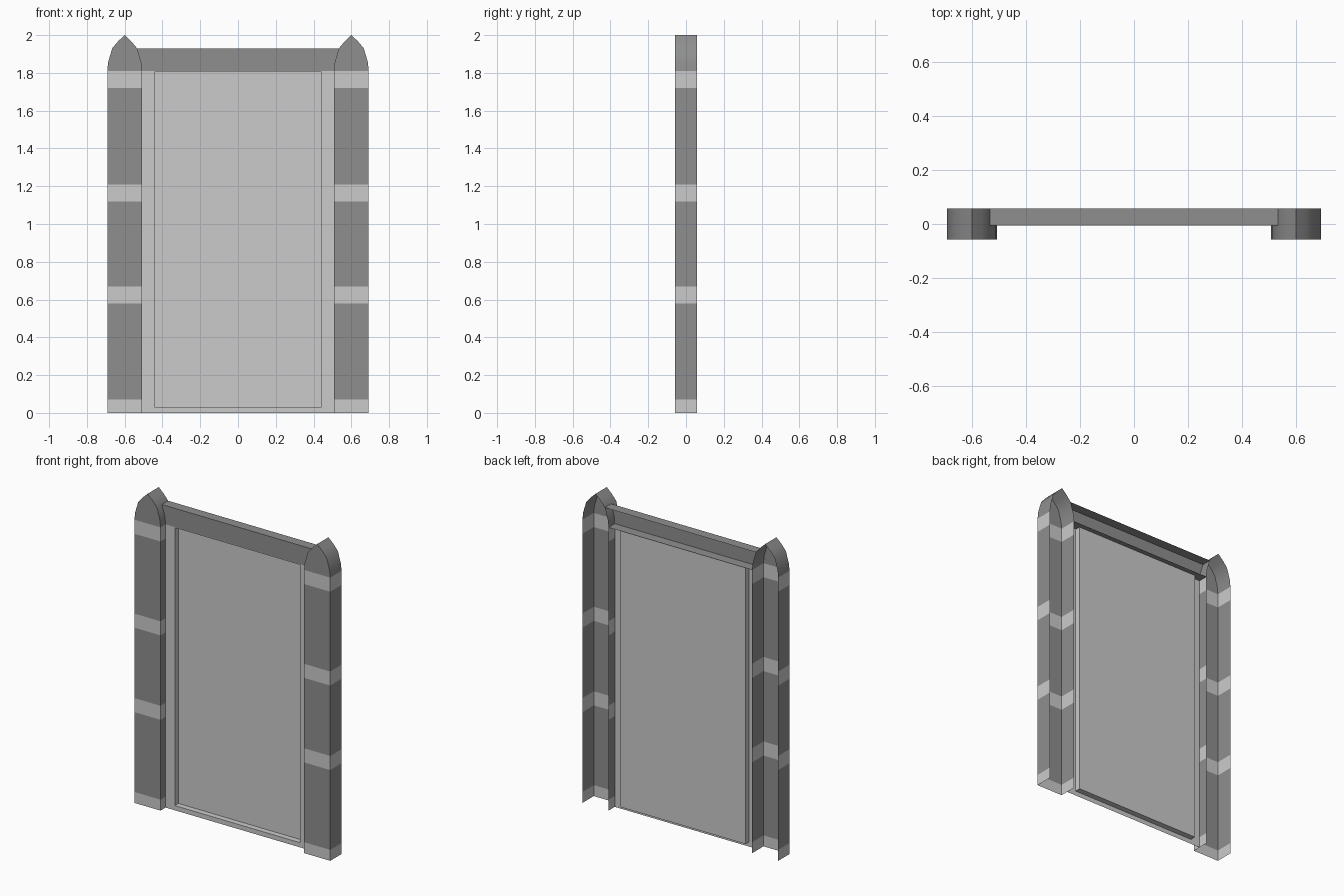
import bpy

if "Cube" in bpy.data.objects:
    bpy.data.objects.remove(bpy.data.objects["Cube"])


def material(name, value):
    m = bpy.data.materials.new(name)
    m.diffuse_color = (value, value * 1.02, value, 1)
    m.use_nodes = True
    m.node_tree.nodes["Principled BSDF"].inputs["Base Color"].default_value = m.diffuse_color
    return m


LIGHT = material("light_stone", 0.55)
DARK = material("dark_stone", 0.27)


def sheet(name, rows, mats, closed=False, fill=None, row_mats=None, mirror=False, smooth=False):
    """Join equal rows of points into a surface, optionally filling an extra face."""
    n = len(rows[0])
    verts = [p for row in rows for p in row]
    faces, ids = [], []
    for r in range(len(rows) - 1):
        for i in range(n if closed else n - 1):
            j = (i + 1) % n
            faces.append((r * n + i, r * n + j, (r + 1) * n + j, (r + 1) * n + i))
            ids.append(row_mats[r] if row_mats else 0)
    if fill:
        faces.append(fill)
        ids.append(0)
    mesh = bpy.data.meshes.new(name)
    mesh.from_pydata(verts, [], faces)
    for m in mats:
        mesh.materials.append(m)
    for poly, k in zip(mesh.polygons, ids):
        poly.material_index = k
    ob = bpy.data.objects.new(name, mesh)
    bpy.context.collection.objects.link(ob)
    if mirror:
        ob.modifiers.new("Mirror", 'MIRROR')
    if smooth:
        bpy.ops.object.select_all(action='DESELECT')
        ob.select_set(True)
        bpy.context.view_layer.objects.active = ob
        bpy.ops.object.shade_smooth_by_angle()
    return ob


CX, HW, D = -0.6, 0.092, 0.057     # post centre, half width, half depth
TOP = 1.81                         # height of the straight posts
FRONT = -0.006                     # front plane of frame and lintel

# banded posts: three-sided channels, open at the back
levels = [0, 0.07, 0.58, 0.67, 1.12, 1.21, 1.72, TOP]
channel = [(CX - HW, D), (CX - HW, -D), (CX + HW, -D), (CX + HW, D)]
sheet("side_posts", [[(x, y, z) for x, y in channel] for z in levels],
      [LIGHT, DARK], row_mats=[i % 2 for i in range(7)], mirror=True)

# pointed caps: arch shell with a closed front
half = [(HW, TOP), (0.088, 1.855), (0.066, 1.93), (0.035, 1.967)]
arch = [(-w, z) for w, z in half] + [(0, 2.0)] + [(w, z) for w, z in reversed(half)]
sheet("post_caps", [[(CX + x, y, z) for x, z in arch] for y in (-D, D)],
      [DARK], fill=tuple(reversed(range(len(arch)))), mirror=True, smooth=True)

# lintel: channel open at the back, ends following the caps
section = [(D, TOP, 0.508), (FRONT, TOP, 0.508), (FRONT, 1.855, 0.512),
           (FRONT, 1.93, 0.534), (D, 1.93, 0.534)]
sheet("lintel", [[(-x, y, z), (x, y, z)] for y, z, x in section], [DARK])


# door frame with recessed panel
def ring(x, y, z0, z1):
    return [(-x, y, z0), (x, y, z0), (x, y, z1), (-x, y, z1)]


sheet("recessed_door", [ring(0.508, FRONT, 0, TOP), ring(0.443, FRONT, 0.03, 1.806),
                        ring(0.443, 0.03, 0.03, 1.806)],
      [LIGHT], closed=True, fill=(8, 9, 10, 11))
